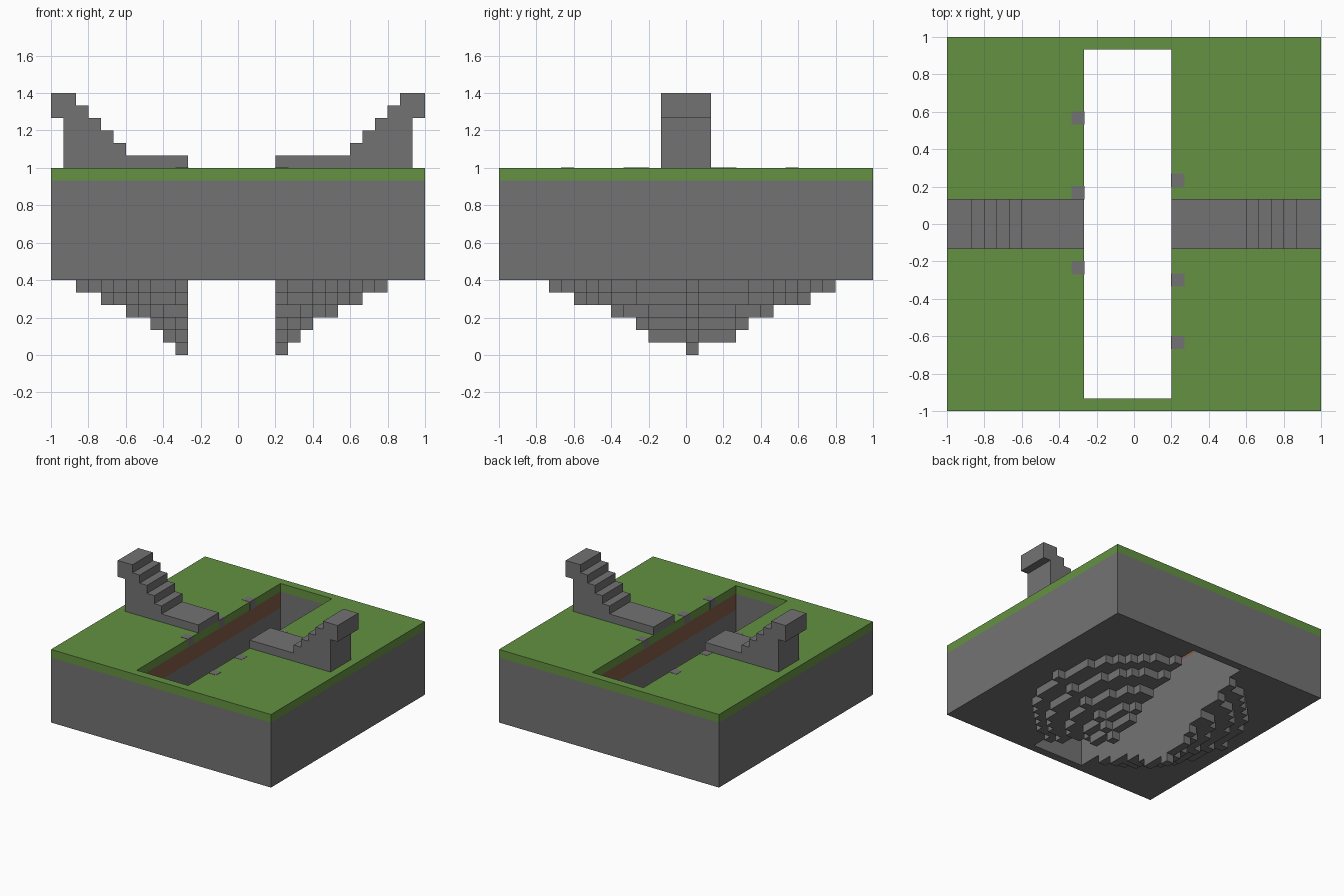
import bpy, bmesh
from mathutils import Vector

U = 2 / 30                       # one block
TRENCH = (-4, 3, -14, 14)        # x and y limits of the opening, in blocks

if "Cube" in bpy.data.objects:
    bpy.data.objects.remove(bpy.data.objects["Cube"])


def material(name, rgb):
    m = bpy.data.materials.new(name)
    m.use_nodes = True
    m.diffuse_color = (*rgb, 1)
    m.node_tree.nodes["Principled BSDF"].inputs["Base Color"].default_value = (*rgb, 1)
    return m


stone = material("grey stone", (0.171, 0.171, 0.171))
grass = material("green grass", (0.125, 0.283, 0.053))
earth = material("brown earth", (0.23, 0.105, 0.062))


def finish(name, bm, mats):
    """Scale from blocks to units and store the mesh as an object."""
    bmesh.ops.scale(bm, vec=(U, U, U), verts=bm.verts)
    me = bpy.data.meshes.new(name)
    bm.to_mesh(me)
    bm.free()
    for m in mats:
        me.materials.append(m)
    ob = bpy.data.objects.new(name, me)
    bpy.context.collection.objects.link(ob)
    return ob


# Ground slab: a rectangular frame in bands of stone, earth and grass
def ground_slab():
    bm = bmesh.new()

    def loop(x0, x1, y0, y1, z):
        return [bm.verts.new(c) for c in ((x0, y0, z), (x1, y0, z), (x1, y1, z), (x0, y1, z))]

    levels = (6, 12, 14, 15)
    outer = [loop(-15, 15, -15, 15, z) for z in levels]
    inner = [loop(*TRENCH, z) for z in levels]
    for i in range(4):
        j = (i + 1) % 4
        for k in range(len(levels) - 1):
            for ring in (outer, inner):
                bm.faces.new((ring[k][i], ring[k][j], ring[k + 1][j], ring[k + 1][i]))
        for k in (0, -1):
            bm.faces.new((outer[k][i], outer[k][j], inner[k][j], inner[k][i]))
    bmesh.ops.recalc_face_normals(bm, faces=bm.faces)
    for f in bm.faces:
        c = f.calc_center_median()
        if c.z > 14:
            f.material_index = 1
        elif c.z > 12 and abs(c.x) < 5 and abs(f.normal.x) > 0.5:
            f.material_index = 2          # bare earth on the long trench walls
    finish("ground_slab", bm, (stone, grass, earth))


# Stepped round underside, made of the exposed faces of a block bowl
def underside():
    radii = (4, 5, 6, 8, 10, 12)
    cells = {(i, j, k) for k, r in enumerate(radii)
             for i in range(-r, r + 1) for j in range(-r, r + 1)
             if abs(i) > 3 and i * i + j * j <= r * r}
    bm = bmesh.new()
    for cell in cells:
        for axis in range(3):
            for side in (0, 1):
                near = list(cell)
                near[axis] += 2 * side - 1
                if tuple(near) in cells or near[2] == len(radii):
                    continue
                quad = []
                for u, v in ((0, 0), (1, 0), (1, 1), (0, 1)):
                    p = Vector(cell)
                    p[axis] += side
                    p[(axis + 1) % 3] += u
                    p[(axis + 2) % 3] += v
                    p.x -= 1
                    quad.append(bm.verts.new(p))
                bm.faces.new(quad if side else quad[::-1])
    bmesh.ops.remove_doubles(bm, verts=bm.verts, dist=0.001)
    finish("stepped_underside", bm, (stone,))


# Broken bridge half: low deck, stairs and an overhanging top block
def bridge_half(name, sign, inner):
    profile = [(14, 15), (inner, 15), (inner, 16)]
    for step in range(5):
        profile += [(9 + step, 16 + step), (9 + step, 17 + step)]
    profile += [(15, 21), (15, 19), (14, 19)]
    bm = bmesh.new()
    face = bm.faces.new([bm.verts.new((sign * x, -2, z)) for x, z in profile])
    new = bmesh.ops.extrude_face_region(bm, geom=[face])["geom"]
    verts = [g for g in new if isinstance(g, bmesh.types.BMVert)]
    bmesh.ops.translate(bm, vec=(0, 4, 0), verts=verts)
    bmesh.ops.recalc_face_normals(bm, faces=bm.faces)
    finish(name, bm, (stone,))


# Single stones set flush into the grass along the trench rim
def rim_stone(name, x, y):
    bm = bmesh.new()
    bmesh.ops.create_cube(bm, size=1.06)
    bmesh.ops.translate(bm, vec=(x + 0.5, y + 0.5, 14.5), verts=bm.verts)
    finish(name, bm, (stone,))


ground_slab()
underside()
bridge_half("right_stairs", -1, 4)
bridge_half("left_stairs", 1, 3)
for side, x, rows in (("right", -5, (8, 2, -4)), ("left", 3, (3, -5, -10))):
    for n, y in enumerate(rows, 1):
        rim_stone(f"{side}_rim_stone_{n}", x, y)
